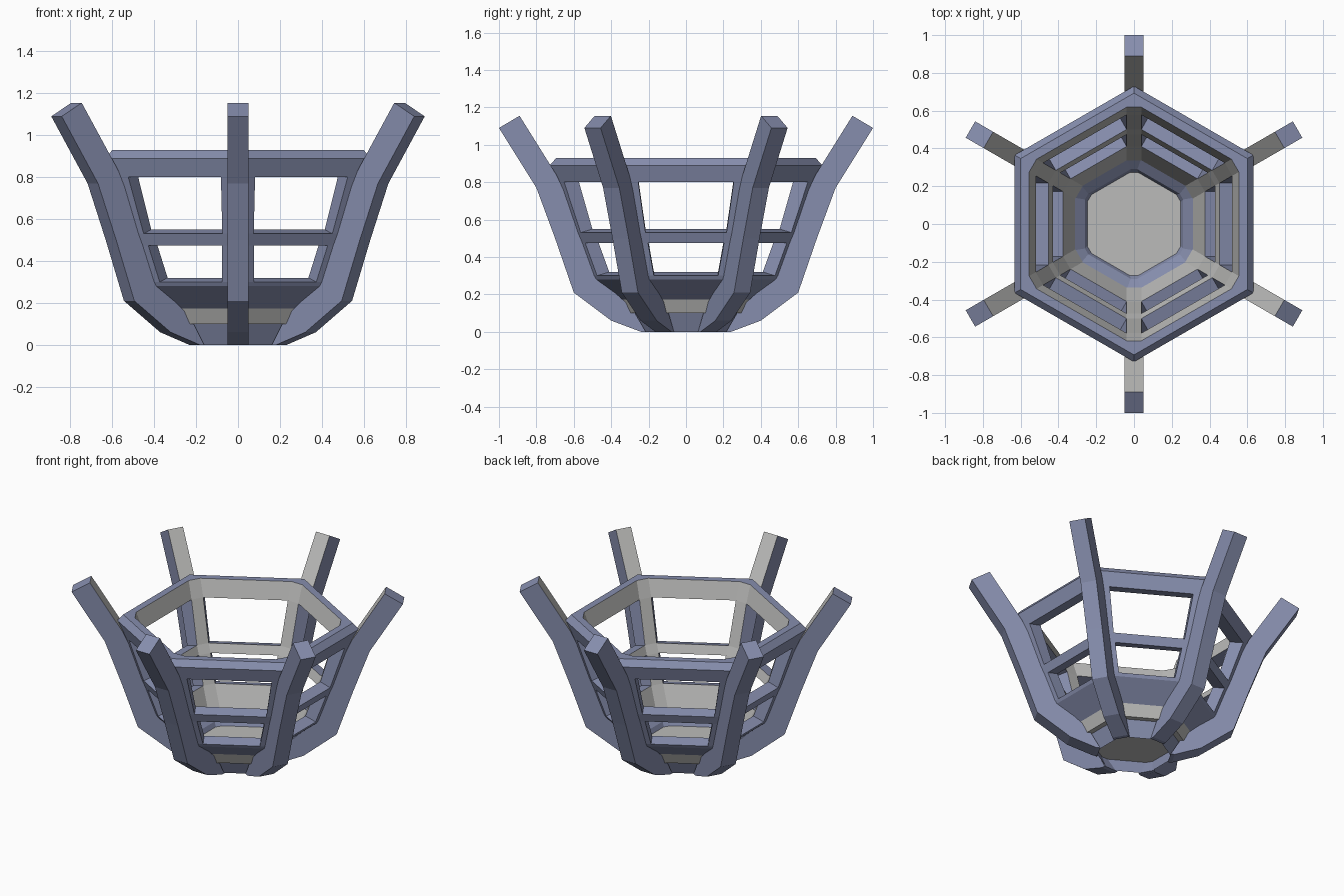
import bpy, bmesh, math
from mathutils import Matrix, Vector

if "Cube" in bpy.data.objects:
    bpy.data.objects.remove(bpy.data.objects["Cube"])

T30 = math.tan(math.radians(30))


def material(name, rgb):
    m = bpy.data.materials.new(name)
    m.diffuse_color = (*rgb, 1)
    m.use_nodes = True
    m.node_tree.nodes["Principled BSDF"].inputs["Base Color"].default_value = m.diffuse_color
    return m


BLUE = material("blue_metal", (0.24, 0.27, 0.42))
GREY = material("grey_lining", (0.5, 0.5, 0.49))


def finish(bm, name):
    bmesh.ops.remove_doubles(bm, verts=bm.verts, dist=0.0005)
    bmesh.ops.recalc_face_normals(bm, faces=bm.faces)
    me = bpy.data.meshes.new(name)
    bm.to_mesh(me)
    bm.free()
    me.materials.append(BLUE)
    me.materials.append(GREY)
    ob = bpy.data.objects.new(name, me)
    bpy.context.collection.objects.link(ob)
    return ob


# Basket wall profiles: (distance to flat side, height)
outer = [(.205, 0), (.26, .13), (.44, .28), (.45, .30), (.505, .475),
         (.525, .53), (.605, .80), (.632, .89), (.60, .93)]
inner = [(.28, .10), (.375, .32), (.43, .495), (.453, .55), (.52, .82), (.555, .93)]
WINDOWS = {3: 1, 5: 3}  # outer row -> inner row of each opening

bm = bmesh.new()


def face(points, mat=0):
    f = bm.faces.new([bm.verts.new(p) for p in points])
    f.material_index = mat


def half(a):
    return a * T30 - 0.045


def out_row(i):
    a, z = outer[i]
    w = half(inner[i - 2][0]) if 3 <= i <= 6 else half(a)
    return [Vector((a, y, z)) for y in (-a * T30, -w, w, a * T30)]


def in_row(j):
    a, z = inner[j]
    return [Vector((a, s * half(a), z)) for s in (-1, 1)]


floor = []
for k in range(6):
    rot = Matrix.Rotation(math.radians(60 * k), 3, 'Z')
    nxt = Matrix.Rotation(math.radians(60 * (k + 1)), 3, 'Z')
    O = [[rot @ p for p in out_row(i)] for i in range(len(outer))]
    I = [[rot @ p for p in in_row(j)] for j in range(len(inner))]
    N = [nxt @ in_row(j)[0] for j in range(len(inner))]
    # outside skin with two window openings
    for i in range(len(outer) - 1):
        for c in range(3):
            if not (c == 1 and i in WINDOWS):
                face([O[i][c], O[i][c + 1], O[i + 1][c + 1], O[i + 1][c]])
    # inside lining and corner chamfers
    for j in range(len(inner) - 1):
        if j not in WINDOWS.values():
            face([I[j][1], I[j][0], I[j + 1][0], I[j + 1][1]], 1)
        face([N[j], I[j][1], I[j + 1][1], N[j + 1]], 1)
    # window reveals
    for i, j in WINDOWS.items():
        loop_o = [O[i][1], O[i][2], O[i + 1][2], O[i + 1][1]]
        loop_i = [I[j][0], I[j][1], I[j + 1][1], I[j + 1][0]]
        for n in range(4):
            m = (n + 1) % 4
            face([loop_o[n], loop_o[m], loop_i[m], loop_i[n]])
    # top rim
    t = O[-1]
    face([t[0], t[1], I[-1][0]])
    face([t[1], t[2], I[-1][1], I[-1][0]])
    face([t[2], t[3], I[-1][1]])
    face([t[3], N[-1], I[-1][1]])
    floor += I[0]
# raised floor, recessed when seen from below
face(floor, 1)
finish(bm, "basket")

# Six corner ribs: profile as (radius, height), last points are the hidden inner side
rib = [(.24, 0), (.40, .06), (.60, .21), (.70, .50), (.80, .77), (1, 1.09),
       (.89, 1.155), (.69, .835), (.54, .50), (.45, .27), (.29, .13), (.215, 0)]
for k in range(6):
    rot = Matrix.Rotation(math.radians(30 + 60 * k), 3, 'Z')
    bm = bmesh.new()
    sides = [[bm.verts.new(rot @ Vector((r, s * 0.05, z))) for r, z in rib] for s in (-1, 1)]
    bm.faces.new(sides[0])
    bm.faces.new(sides[1])
    for n in range(len(rib)):
        m = (n + 1) % len(rib)
        f = bm.faces.new([sides[0][n], sides[0][m], sides[1][m], sides[1][n]])
        f.material_index = 1 if n == 6 else 0
    finish(bm, f"rib_{k + 1}")
